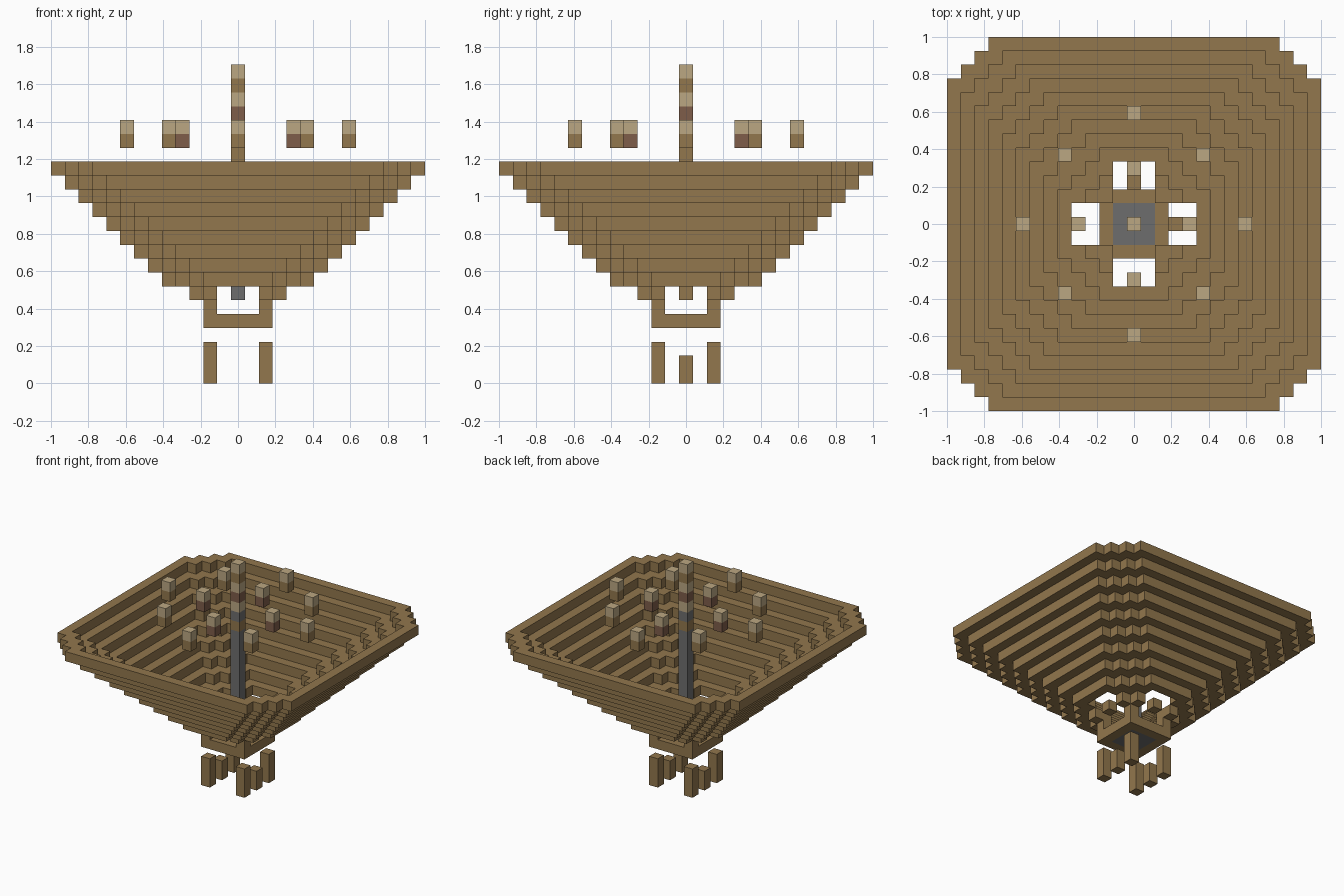
import bpy
import bmesh
from mathutils import Vector

cube = bpy.data.objects.get("Cube")
if cube:
    bpy.data.objects.remove(cube, do_unlink=True)

U = 2 / 27  # edge of one block


def material(name, rgb):
    mat = bpy.data.materials.new(name)
    mat.use_nodes = True
    color = (*rgb, 1.0)
    mat.diffuse_color = color
    mat.node_tree.nodes["Principled BSDF"].inputs["Base Color"].default_value = color
    return mat


BROWN = material("brown wood", (0.287, 0.184, 0.074))
TAN = material("pale tan", (0.50, 0.39, 0.225))
RED = material("red brown", (0.21, 0.11, 0.068))
GREY = material("stone grey", (0.155, 0.155, 0.155))


def blocks(name, cells, mat):
    """Skin a set of (i, j, layer) blocks, leaving out faces between neighbours."""
    cells = set(cells)
    bm = bmesh.new()
    for cell in cells:
        center = Vector(cell) + Vector((0, 0, 0.5))
        for axis in range(3):
            for sign in (-1, 1):
                n = Vector((0, 0, 0))
                n[axis] = sign
                if tuple(int(c + d) for c, d in zip(cell, n)) in cells:
                    continue
                a = Vector((0, 0, 0))
                a[(axis + 1) % 3] = 0.5
                b = n.cross(a)
                mid = center + n / 2
                corners = (mid - a - b, mid + a - b, mid + a + b, mid - a + b)
                bm.faces.new([bm.verts.new(c * U) for c in corners])
    bmesh.ops.remove_doubles(bm, verts=bm.verts, dist=U / 100)
    mesh = bpy.data.meshes.new(name)
    bm.to_mesh(mesh)
    bm.free()
    mesh.materials.append(mat)
    obj = bpy.data.objects.new(name, mesh)
    bpy.context.collection.objects.link(obj)
    return obj


def column(i, j, low, high):
    return [(i, j, k) for k in range(low, high)]


def plate(h):
    """Square plate of blocks with stepped corners."""
    r = range(-h, h + 1)
    return {(i, j) for i in r for j in r if abs(i) + abs(j) <= 2 * h - 3}


def square(h):
    r = range(-h, h + 1)
    return {(i, j) for i in r for j in r}


SIGNS = [(-1, -1), (-1, 1), (1, -1), (1, 1)]
SIDES = [(1, 0), (-1, 0), (0, 1), (0, -1)]

# Stepped bowl, each layer one block wider than the one below
bowl = [(i, j, h + 2) for h in range(5, 14) for i, j in plate(h) - plate(h - 1)]
# Brackets and corner stems below the bowl, with two loose studs
for sx, sy in SIGNS:
    bowl += [(3 * sx, 2 * sy, 6), (2 * sx, 3 * sy, 6)]
    bowl += column(2 * sx, 2 * sy, 5, 7)
bowl += [(3, 0, 6), (0, 3, 6)]
# Base frame
bowl += [(i, j, 4) for i, j in square(2) - square(1)]
blocks("bowl_and_base_frame", bowl, BROWN)
blocks("base_floor", [(i, j, 4) for i, j in square(1)], GREY)

# Legs: tall at the corners, short in the middle of two sides
for n, (sx, sy) in enumerate(SIGNS):
    blocks(f"corner_leg_{n}", column(2 * sx, 2 * sy, 0, 3), BROWN)
for side, name in ((-1, "right"), (1, "left")):
    blocks(f"{name}_short_leg", column(2 * side, 0, 0, 2), BROWN)

# Central pole
blocks("pole_shaft", column(0, 0, 6, 16), GREY)
for n, mat in enumerate((BROWN, GREY, TAN, RED, TAN, BROWN, TAN)):
    blocks(f"pole_block_{n}", [(0, 0, 16 + n)], mat)

# Floating posts around the pole
posts = [("inner_post", 4 * x, 4 * y, RED) for x, y in SIDES]
posts += [("corner_post", 5 * x, 5 * y, BROWN) for x, y in SIGNS]
posts += [("outer_post", 8 * x, 8 * y, BROWN) for x, y in SIDES]
for n, (name, i, j, mat) in enumerate(posts):
    blocks(f"{name}_{n}", [(i, j, 17)], mat)
    blocks(f"{name}_{n}_cap", [(i, j, 18)], TAN)
